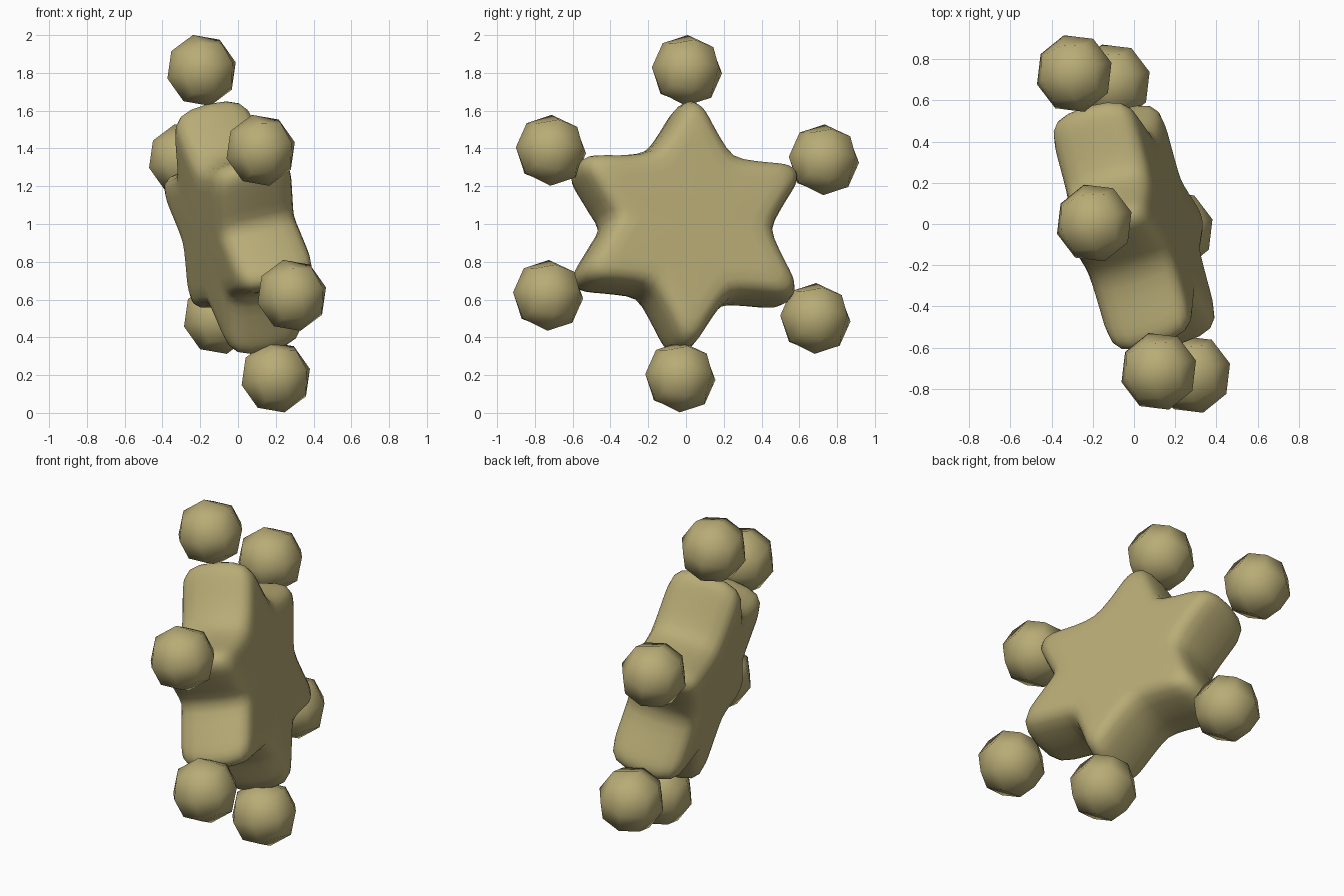
import bpy, bmesh, math
from mathutils import Vector, Matrix

if "Cube" in bpy.data.objects:
    bpy.data.objects.remove(bpy.data.objects["Cube"])

# Tilted frame of the star plate: n through its thickness, v up, u sideways
n = Vector((0.936, 0.2715, 0.222)).normalized()
v = Vector((-0.39, 0.035, 1.63))
v = (v - n * v.dot(n)).normalized()
u = v.cross(n)
frame = Matrix((u, v, n)).transposed().to_4x4()
centre = Vector((0.0, -0.005, 0.98))

# Ball centres, going round the star
balls = [Vector(p) for p in (
    (-0.193, 0.005, 1.813), (0.12, -0.715, 1.39), (0.285, -0.73, 0.622),
    (0.20, -0.03, 0.19), (-0.105, 0.685, 0.50), (-0.29, 0.73, 1.34))]


def make_object(name, bm, matrix):
    bmesh.ops.recalc_face_normals(bm, faces=bm.faces[:])
    for f in bm.faces:
        f.smooth = True
    mesh = bpy.data.meshes.new(name)
    bm.to_mesh(mesh)
    bm.free()
    ob = bpy.data.objects.new(name, mesh)
    ob.matrix_world = matrix
    mat = bpy.data.materials.get("khaki") or bpy.data.materials.new("khaki")
    mat.diffuse_color = (0.48, 0.41, 0.18, 1)
    mat.use_nodes = True
    mat.node_tree.nodes["Principled BSDF"].inputs["Base Color"].default_value = mat.diffuse_color
    mesh.materials.append(mat)
    bpy.context.collection.objects.link(ob)
    return ob


# Low-poly balls at the arm tips: subdivided cubes pushed out to a sphere
for i, p in enumerate(balls):
    bm = bmesh.new()
    bmesh.ops.create_cube(bm, size=1)
    bmesh.ops.subdivide_edges(bm, edges=bm.edges[:], cuts=1, use_grid_fill=True)
    for vert in bm.verts:
        vert.co = vert.co.normalized() * 0.193
    make_object(f"tip_ball_{i + 1}", bm, Matrix.Translation(p) @ frame)

# Star outline: each arm points at its ball, with a valley after it
angles = [math.atan2((p - centre).dot(v), (p - centre).dot(u)) for p in balls]
arm = [(0.49, -0.15), (0.60, -0.085), (0.655, -0.045), (0.675, 0),
       (0.655, 0.045), (0.60, 0.085), (0.49, 0.15)]
control = []
for i, a in enumerate(angles):
    d, s = Vector((math.cos(a), math.sin(a))), Vector((-math.sin(a), math.cos(a)))
    control += [d * r + s * w for r, w in arm]
    b = angles[(i + 1) % 6]
    m = a + ((b - a) % (2 * math.pi)) / 2
    control.append(Vector((math.cos(m), math.sin(m))) * 0.455)

# Smooth the outline with a closed spline
outline = []
N = len(control)
for i in range(N):
    p0, p1, p2, p3 = (control[(i + k) % N] for k in (-1, 0, 1, 2))
    for t in (0, 0.5):
        outline.append(0.5 * (2 * p1 + (p2 - p0) * t + (2 * p0 - 5 * p1 + 4 * p2 - p3) * t ** 2
                              + (3 * p1 - p0 - 3 * p2 + p3) * t ** 3))

# Star body: rounded layers through the thickness, flat faces at both ends
half = [(0.65, 0.214), (0.80, 0.212), (0.89, 0.196), (0.95, 0.162), (0.985, 0.10)]
layers = half + [(1.0, 0)] + [(s, -h) for s, h in reversed(half)]
bm = bmesh.new()
rings = [[bm.verts.new((p.x * s, p.y * s, h)) for p in outline] for s, h in layers]
M = len(outline)
for r0, r1 in zip(rings, rings[1:]):
    for j in range(M):
        k = (j + 1) % M
        bm.faces.new((r0[j], r0[k], r1[k], r1[j]))
for ring, h in ((rings[0], 0.214), (rings[-1], -0.214)):
    c = bm.verts.new((0, 0, h))
    for j in range(M):
        bm.faces.new((ring[j], ring[(j + 1) % M], c))
make_object("star_body", bm, Matrix.Translation(centre) @ frame)
